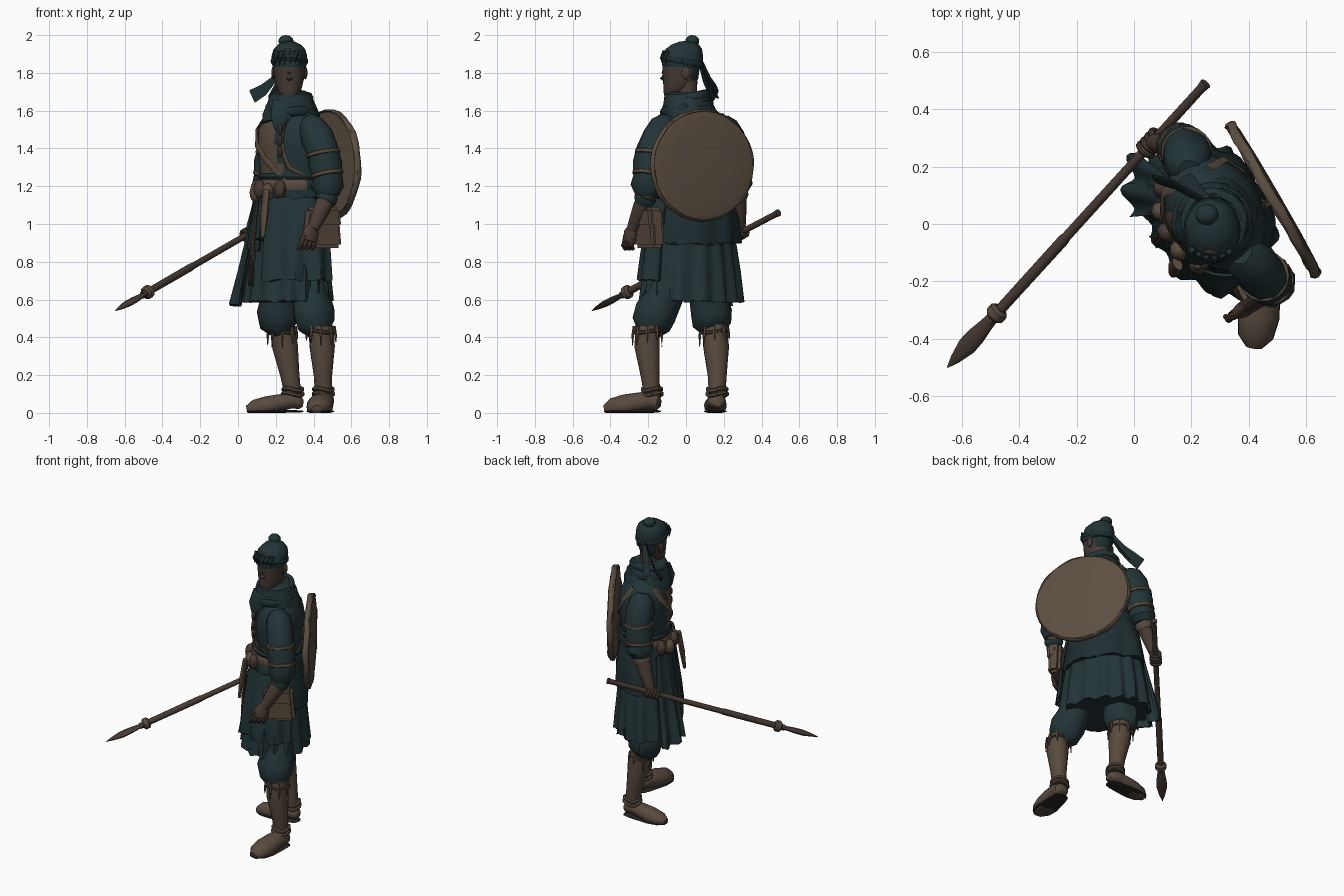
import bpy, bmesh, random
from math import sin, cos, pi, radians
from mathutils import Vector, Matrix

random.seed(4)
if "Cube" in bpy.data.objects:
    bpy.data.objects.remove(bpy.data.objects["Cube"])
made = []

def material(name, *rgb):
    m = bpy.data.materials.new(name)
    m.use_nodes = True
    m.diffuse_color = (*rgb, 1)
    m.node_tree.nodes["Principled BSDF"].inputs["Base Color"].default_value = (*rgb, 1)
    return m

CLOTH = material("teal_cloth", .0165, .034, .037)
DARK = material("dark_teal_cloth", .013, .027, .030)
LEATHER = material("tan_leather", .098, .069, .048)
SKIN = material("skin", .068, .045, .034)
FACE = material("shaded_face", .058, .041, .033)
WOOD = material("wood", .062, .042, .032)
SHIELD = material("shield_hide", .108, .078, .054)
SOLE = material("dark_sole", .020, .018, .016)
# Body space faces -y, then turns toward the model's right
BODY = Matrix.Translation((.28, .04, 0)) @ Matrix.Rotation(radians(-60), 4, 'Z')
WORLD = Matrix.Identity(4)
TURN = [pi * k / 12 for k in range(25)]

def finish(name, bm, mats, M):
    bm.transform(M)
    for v in bm.verts:
        v.co.z = max(v.co.z, 0)
    me = bpy.data.meshes.new(name)
    bm.to_mesh(me)
    bm.free()
    for m in (mats if isinstance(mats, list) else [mats]):
        me.materials.append(m)
    made.append(bpy.data.objects.new(name, me))
    bpy.context.collection.objects.link(made[-1])

def skin(name, rings, mats, M=WORLD, paint=None):
    """Join rings of points into one closed shell."""
    bm = bmesh.new()
    loops = [[bm.verts.new(p) for p in r] for r in rings]
    n = len(loops[0])
    for a, b in zip(loops, loops[1:]):
        for i in range(n):
            bm.faces.new((a[i], a[(i + 1) % n], b[(i + 1) % n], b[i]))
    bm.faces.new(loops[0])
    bm.faces.new(loops[-1])
    bmesh.ops.recalc_face_normals(bm, faces=bm.faces[:])
    for f in bm.faces if paint else []:
        f.material_index = paint(f.calc_center_median())
    finish(name, bm, mats, M)

def loft(name, rings, mats, M=BODY, n=48, pleats=0, amp=0, hem=0, jag=0, paint=None):
    """Rings are (z, x radius, y radius, y offset); pleats grow downward."""
    out, last = [], len(rings) - 1
    for k, (z, rx, ry, cy) in enumerate(rings):
        ring = []
        for a in [2 * pi * i / n for i in range(n)]:
            g = 1 + amp * k / last * sin(pleats * a + sin(3 * a))
            drop = (jag * random.uniform(-1, 1) - hem * sin(a)) if k == last else 0
            ring.append(Vector((rx * g * cos(a), cy + ry * g * sin(a), z + drop)))
        out.append(ring)
    skin(name, out, mats, M, paint)

def tube(name, pts, radii, mat, flat=1, side=(0, 0, 1), n=14, fold=0, M=WORLD):
    """Sweep an ellipse along a path; side is its wide axis."""
    pts, out = [Vector(p) for p in pts], []
    for i, (p, r) in enumerate(zip(pts, radii)):
        t = (pts[min(i + 1, len(pts) - 1)] - pts[max(i - 1, 0)]).normalized()
        u = Vector(side) - t * t.dot(Vector(side))
        u = u.normalized() if u.length > .05 else t.orthogonal().normalized()
        v, ring = t.cross(u), []
        for a in [2 * pi * j / n for j in range(n)]:
            g = r * (1 + random.uniform(-fold, fold))
            ring.append(p + u * g * cos(a) + v * g * flat * sin(a))
        out.append(ring)
    skin(name, out, mat, M)

def hoop(name, c, r, thick, mat, wave=0, n=6):
    c = Vector(c)
    tube(name, [c + Vector((r * cos(a), r * sin(a), wave * sin(2 * a))) for a in TURN], [thick] * 25, mat, n=n)

def panel(name, a0, a1, stops, mat, folds=3):
    """Thin cloth sheet wrapped round the body between two angles; stops are (z, x radius, y radius)."""
    rings = []
    for k, (z, rx, ry) in enumerate(stops):
        arc = [radians(a0 + (a1 - a0) * i / 16) for i in range(17)]
        g = [1 + .025 * k * sin(folds * 2 * pi * i / 16) for i in range(17)]
        edge = [Vector((rx * h * cos(a), ry * h * sin(a), z + random.uniform(-.008, .008))) for a, h in zip(arc, g)]
        rings.append(edge + [Vector((p.x * .95, p.y * .95, p.z)) for p in reversed(edge)])
    skin(name, rings, mat, BODY)

def ball(name, c, r, mat, M=WORLD, n=16):
    cols = [pi * (k + .15) / 8.3 for k in range(9)]
    rings = [(c[2] + r[2] * cos(t), r[0] * sin(t), r[1] * sin(t), c[1]) for t in cols]
    loft(name, rings, mat, M @ Matrix.Translation((c[0], 0, 0)), n)

def box(name, c, size, mat, taper=1.0):
    bm = bmesh.new()
    bmesh.ops.create_cube(bm, size=1)
    for v in bm.verts:
        v.co.y *= taper if v.co.z > 0 else 1
    bm.transform(Matrix.Translation(c) @ Matrix.Diagonal((*size, 1)))
    bmesh.ops.bevel(bm, geom=bm.edges[:], offset=.018, segments=2, affect='EDGES')
    finish(name, bm, mat, BODY)

# Torso with an open front showing the inner shirt
TORSO = [(1.12, .185, .15, 0), (1.22, .185, .145, 0), (1.32, .2, .155, 0), (1.42, .215, .165, 0),
         (1.5, .215, .155, 0), (1.56, .185, .13, 0), (1.6, .13, .1, 0), (1.65, .07, .07, 0)]
loft("tunic_top", TORSO, [CLOTH, LEATHER], n=64, paint=lambda c: int(c.y < -.05 and -.075 < c.x < .10 + (1.4 - c.z) * .15))
# Layered skirt
loft("pleated_skirt", [(1.2, .19, .15, 0), (1.08, .22, .165, 0), (.92, .24, .175, -.01), (.75, .268, .192, -.015),
                       (.59, .285, .21, -.02)], CLOTH, n=96, pleats=15, amp=.06, jag=.008)
loft("over_skirt", [(1.21, .195, .155, 0), (1.12, .225, .17, 0), (1.02, .25, .184, 0), (.905, .265, .196, -.01)],
     DARK, n=72, pleats=7, amp=.05, hem=.012, jag=.008)
panel("left_front_panel", -75, 25, [(1.14, .235, .185), (1, .265, .205), (.85, .285, .225), (.7, .298, .235)], CLOTH)
panel("right_front_panel", -152, -112, [(1.14, .235, .185), (.95, .27, .21), (.75, .32, .25), (.57, .36, .285)], CLOTH, 2)
panel("front_apron", -118, -84, [(1.12, .24, .18), (1, .26, .2), (.86, .275, .215)], DARK, 2)

# Belt, pouches and hanging gear
loft("belt", [(1.17, .2, .16, 0), (1.19, .208, .167, 0), (1.22, .208, .167, 0), (1.24, .196, .155, 0)],
     [LEATHER, DARK], paint=lambda c: int(c.y > -.02))
loft("sash", [(1.235, .198, .158, 0), (1.25, .206, .166, 0), (1.27, .198, .158, 0)], DARK)
for i, a in enumerate((-140, -117, -96, -75, -52)):
    x, y = .21 * cos(radians(a)), .18 * sin(radians(a))
    ball("belt_pouch", (x, y, 1.185 - .02 * (i % 2)), (.037, .032, .05), LEATHER if i % 2 else WOOD, BODY, 10)
tube("knife_sheath", [(.09, -.2, 1.18), (.1, -.22, 1.05), (.11, -.235, .93)], [.025, .028, .016], LEATHER, .6, (1, 0, 0), M=BODY)
for dx in (-.01, 0, .012):
    tube("belt_tassel", [(-.02, -.19, 1.14), (-.02 + dx, -.225, .88), (-.02 + 2 * dx, -.235, .67)], [.006, .007, .004], WOOD, n=6, M=BODY)
box("hip_bag", (.285, .025, .98), (.08, .215, .215), LEATHER, .8)
box("bag_flap", (.3, .025, 1.035), (.07, .2, .11), LEATHER, .88)

# Straps hugging the torso
def strap(name, stops, width, mat):
    pts = []
    for a, z in stops:
        lo, hi = next((p, q) for p, q in zip(TORSO, TORSO[1:]) if p[0] <= z <= q[0])
        t = (z - lo[0]) / (hi[0] - lo[0])
        rx, ry = (lo[i] + (hi[i] - lo[i]) * t + .008 for i in (1, 2))
        pts.append((rx * cos(radians(a)), ry * sin(radians(a)), z))
    tube(name, pts, [width] * len(pts), mat, .35, (.6, 0, 1), 8, M=BODY)

strap("bag_strap_front", [(-150, 1.58), (-132, 1.5), (-112, 1.42), (-90, 1.35), (-65, 1.28), (-40, 1.2), (-15, 1.14)], .02, LEATHER)
strap("bag_strap_back", [(150, 1.58), (130, 1.5), (110, 1.4), (85, 1.33), (55, 1.26), (20, 1.15)], .016, LEATHER)
strap("shield_strap", [(-38, 1.58), (-48, 1.53), (-52, 1.46), (-50, 1.38), (-40, 1.3), (-15, 1.26)], .014, LEATHER)
for z in (1.5, 1.44, 1.38):
    ball("strap_charm", (.135, -.145, z), (.014, .014, .028), WOOD, BODY, 8)

# Neck and layered scarf
NECK = Matrix.Translation((.28, 0, 0))
loft("neck", [(1.56, .065, .065, .02), (1.66, .055, .058, 0), (1.76, .055, .06, 0)], SKIN, NECK, 24)
loft("scarf_drape", [(1.70, .085, .09, 0), (1.685, .11, .115, 0), (1.64, .125, .13, .01), (1.58, .15, .145, .02),
                     (1.53, .15, .14, .02)], CLOTH, NECK, 40, 6, .05, .03)
for z, r, tilt in ((1.615, .115, .02), (1.665, .098, .02)):
    ring = [(.28 + r * cos(a), r * 1.05 * sin(a) + .005, z + tilt * sin(a)) for a in TURN]
    tube("scarf_fold", ring, [.027] * 25, DARK if z < 1.65 else CLOTH, .8, fold=.1, n=10)
tube("scarf_point", [(.25, -.1, 1.64), (.22, -.13, 1.56), (.2, -.125, 1.5)], [.07, .05, .01], CLOTH, .25, (1, 0, 0))

# Head, wrap and topknot
HEAD = Matrix.Translation((.272, 0, 0))
loft("head", [(1.67, .03, .025, -.085), (1.685, .05, .045, -.072), (1.72, .066, .075, -.045), (1.77, .078, .093, -.028),
              (1.82, .083, .098, -.026), (1.88, .086, .1, -.024), (1.93, .07, .085, -.02), (1.955, .03, .04, -.015)],
     [FACE, DARK], HEAD, 32, paint=lambda c: int(c.y > .02 and c.z > 1.73))
tube("nose", [(.272, -.108, 1.83), (.272, -.118, 1.8), (.272, -.122, 1.775), (.272, -.106, 1.758)], [.008, .012, .017, .01], FACE, n=8)
ball("lips", (0, -.106, 1.735), (.024, .012, .009), FACE, HEAD, 12)
for s in (-1, 1):
    ball("ear", (s * .084, 0, 1.8), (.012, .024, .034), SKIN, HEAD, 10)
loft("head_wrap", [(1.83, .088, .104, -.02), (1.85, .093, .108, -.02), (1.89, .094, .107, -.018), (1.925, .084, .096, -.012),
                   (1.95, .06, .072, -.004), (1.965, .03, .035, 0), (1.968, .01, .012, 0)], CLOTH, HEAD, 32, 9, .05)
tube("head_band", [(.272 + .092 * cos(a), -.02 + .106 * sin(a), 1.862 - .018 * sin(a)) for a in TURN], [.015] * 25, DARK, .5, n=8)
ball("topknot", (-.018, .033, 1.969), (.04, .037, .031), CLOTH, HEAD)
ball("topknot_tie", (-.016, .025, 1.945), (.03, .03, .016), DARK, HEAD)
tube("long_band_tail", [(.25, .08, 1.85), (.19, .11, 1.765), (.135, .14, 1.71), (.075, .155, 1.675)], [.016, .026, .036, .04], DARK, .15, (.3, .2, 1))
tube("short_band_tail", [(.26, .08, 1.85), (.22, .12, 1.75), (.18, .165, 1.67)], [.016, .02, .024], DARK, .2, (1, .3, 0))
for x in (-.07, -.045, -.02, .01, .035, .06):
    y = -.125 + 5 * x * x
    tube("loose_hair", [(.272 + x, y + .012, 1.915), (.268 + x, y - .004, 1.88), (.265 + x, y + .004, 1.84)], [.012, .012, .003], DARK, n=5)

# Sleeves, bands and forearms
ARMS = [("left", (.39, -.12, 1.52), (.45, -.18, 1.39), (.475, -.2, 1.25), (.475, -.21, 1.15), (.395, -.285, .97)),
        ("right", (.19, .2, 1.52), (.185, .25, 1.39), (.165, .265, 1.25), (.15, .27, 1.17), (.07, .285, .97))]
for side, *p in ARMS:
    a, b, c, d, w = map(Vector, p)
    tube(side + "_sleeve", [a + (a - b) * .3, a, a.lerp(b, .5), b, b.lerp(c, .5), c, c.lerp(d, .5), d],
         [.04, .074, .086, .082, .089, .078, .086, .058], CLOTH, 1, (1, 0, 0), 18, .06)
    for q, r in ((b.lerp(c, .12), .09), (c.lerp(b, .1), .087)):
        t = (c - b).normalized() * .013
        tube(side + "_sleeve_band", [q - t, q - t * .6, q + t * .6, q + t], [r - .008, r, r, r - .008], LEATHER, n=18)
    tube(side + "_forearm", [d + (d - w) * .15, d.lerp(w, .3), d.lerp(w, .7), w], [.045, .047, .038, .03], SKIN)
    tube(side + "_cuff", [d.lerp(w, -.02), d.lerp(w, .1), d.lerp(w, .2)], [.055, .06, .05], LEATHER if side == "right" else CLOTH)
# Relaxed left hand
tube("left_hand", [(.4, -.28, .99), (.385, -.295, .95), (.375, -.3, .91)], [.028, .048, .042], SKIN, .6, (.8, .5, 0))
for k in range(4):
    o = Vector((.023, .014, 0)) * (k - 1.5)
    tube("left_finger", [Vector(q) + o for q in ((.375, -.3, .92), (.365, -.31, .885), (.352, -.3, .865))], [.015, .014, .009], SKIN, n=8)
tube("left_thumb", [(.37, -.31, .96), (.345, -.32, .93), (.335, -.315, .9)], [.016, .015, .009], SKIN, n=8)

# Spear with the right fist around it
TIP, BUTT = Vector((-.65, -.5, .54)), Vector((.25, .49, 1.06))
AXIS = (BUTT - TIP).normalized()
for name, stops, mat, flat in (
        ("shaft", [(.16, .019), (.45, .02), (.46, .017), (.98, .016), (1, .02)], WOOD, 1),
        ("collar", [(.175, .024), (.182, .036), (.2, .036), (.207, .024)], LEATHER, 1),
        ("blade", [(0, .002), (.03, .018), (.075, .033), (.11, .032), (.15, .024), (.18, .02)], WOOD, .5)):
    tube("spear_" + name, [TIP.lerp(BUTT, t) for t, r in stops], [r for t, r in stops], mat, flat, (.74, -.67, 0), 10)
ball("right_palm", (.07, .285, .957), (.033, .036, .042), SKIN)
u = AXIS.orthogonal().normalized()
v = AXIS.cross(u)
for k in range(4):
    c = TIP.lerp(BUTT, .79) + AXIS * .022 * (k - 1.5)
    tube("right_finger", [c + (u * cos(a) + v * sin(a)) * .027 for a in TURN], [.012] * 25, SKIN, n=8)

# Round shield on the back
FACING = Matrix.Translation((.485, .085, 1.31)) @ Matrix.Rotation(radians(30), 4, 'Z') @ Matrix.Rotation(pi / 2, 4, 'Y')
loft("shield", [(-.012, .02, .02, 0), (-.016, .24, .25, 0), (-.018, .282, .296, 0), (0, .29, .306, 0), (.016, .286, .302, 0),
                (.022, .26, .27, 0), (.026, .14, .15, 0), (.027, .01, .01, 0)], SHIELD, FACING)
tube("shield_rim", [FACING @ Vector((.289 * cos(a), .304 * sin(a), .004 * sin(8 * a))) for a in [pi * k / 24 for k in range(49)]],
     [.017] * 49, SHIELD, .5, (.86, .5, 0), 8, .12)
tube("shield_grip", [(.36, .08, 1.45), (.44, .06, 1.4), (.46, .07, 1.2), (.36, .08, 1.15)], [.015] * 4, LEATHER)

# Baggy trousers, gaiters and shoes
LEGS = [("left", [(.36, -.06, .82), (.385, -.115, .62), (.4, -.165, .53), (.415, -.185, .47), (.435, -.2, .43)],
         [(.44, -.205, .46), (.445, -.205, .35), (.45, -.19, .2), (.452, -.18, .1)], (.462, -.135), (-.15, -1), .071),
        ("right", [(.27, .1, .82), (.225, .12, .62), (.215, .135, .53), (.22, .14, .47), (.24, .15, .43)],
         [(.235, .15, .46), (.25, .16, .35), (.275, .165, .2), (.29, .165, .1)], (.345, .165), (-1, -.05), .06)]
STEPS = [(0, .05, .35), (.015, .052, .65), (.06, .064, .8), (.12, .054, .9), (.19, .038, 1), (.26, .026, .85), (.298, .018, .4)]
for side, thigh, calf, heel, way, wide in LEGS:
    tube(side + "_trouser", thigh, [.09, .098, .11, .1, .062], CLOTH, 1, (1, 0, 0), 20, .06)
    tube(side + "_gaiter", calf, [.066, .068, .05, .044], LEATHER, 1, (1, 0, 0), 18, .03)
    top, ank = Vector(calf[0]), Vector(calf[3])
    for dz, r in ((0, .052), (.025, .05)):
        hoop(side + "_ankle_tie", ank + Vector((0, 0, dz)), r, .011, LEATHER, .008)
    hoop(side + "_knee_tie", top - Vector((0, 0, .03)), .068, .01, WOOD, .006)
    for o in [Vector((cos(a), sin(a), 0)) for a in TURN[:24:3]]:
        tube(side + "_fringe", [top + o * .068, top + o * .076 - Vector((0, 0, .05)), top + o * .078 - Vector((0, 0, random.uniform(.07, .12)))],
             [.009, .008, .002], LEATHER, n=5)
    d, h = Vector((*way, 0)).normalized(), Vector((*heel, 0))
    for part, mat, scale, flat in (("_shoe", LEATHER, 1, .85), ("_sole", SOLE, 1.03, .14)):
        tube(side + part, [h + d * s + Vector((0, 0, z if part == "_shoe" else .008)) for s, z, w in STEPS],
             [wide * w * scale for s, z, w in STEPS], mat, flat, (-d.y, d.x, 0), 18)

# Soft shading with crisp folds
bpy.ops.object.select_all(action='DESELECT')
for ob in made:
    ob.select_set(True)
bpy.context.view_layer.objects.active = made[0]
bpy.ops.object.shade_smooth_by_angle(angle=radians(40))
